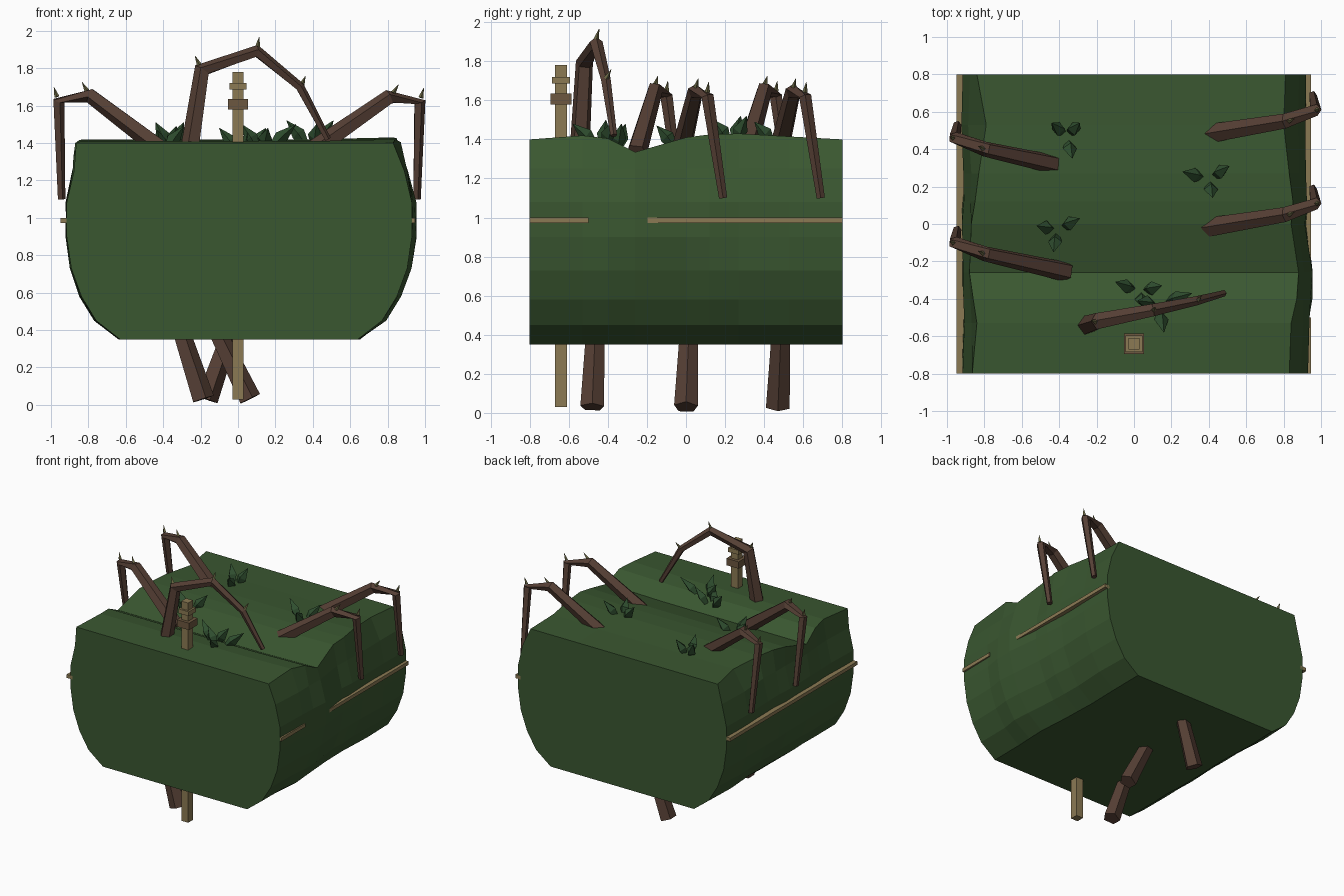
import bpy, bmesh, math, random
from mathutils import Vector, Matrix

if "Cube" in bpy.data.objects:
    bpy.data.objects.remove(bpy.data.objects["Cube"])

random.seed(4)


def material(name, r, g, b):
    m = bpy.data.materials.new(name)
    m.diffuse_color = (r, g, b, 1)
    m.use_nodes = True
    m.node_tree.nodes["Principled BSDF"].inputs["Base Color"].default_value = m.diffuse_color
    return m


MOSS = material("moss green", 0.042, 0.095, 0.03)
LEAF = material("leaf green", 0.028, 0.075, 0.028)
BARK = material("bark brown", 0.092, 0.05, 0.035)
THORN = material("thorn olive", 0.15, 0.14, 0.06)
TAN = material("tan wood", 0.26, 0.195, 0.088)
BAND = material("band brown", 0.15, 0.095, 0.05)


def finish(name, bm, mat):
    bmesh.ops.recalc_face_normals(bm, faces=bm.faces)
    me = bpy.data.meshes.new(name)
    bm.to_mesh(me)
    bm.free()
    me.materials.append(mat)
    ob = bpy.data.objects.new(name, me)
    bpy.context.collection.objects.link(ob)
    return ob


def loft(bm, rings):
    """Skin a list of equal point rings and cap both ends."""
    vs = [[bm.verts.new(p) for p in r] for r in rings]
    n = len(vs[0])
    for a, b in zip(vs, vs[1:]):
        for i in range(n):
            j = (i + 1) % n
            bm.faces.new((a[i], a[j], b[j], b[i]))
    bm.faces.new(vs[0][::-1])
    bm.faces.new(vs[-1])


def tube(bm, pts, radii, sides=5):
    pts = [Vector(p) for p in pts]
    rings = []
    for i, p in enumerate(pts):
        t = (pts[min(i + 1, len(pts) - 1)] - pts[max(i - 1, 0)]).normalized()
        ref = Vector((0, 1, 0)) if abs(t.y) < 0.8 else Vector((0, 0, 1))
        u = t.cross(ref).normalized()
        v = t.cross(u)
        rings.append([p + radii[i] * (u * math.cos(a) + v * math.sin(a))
                      for a in (2 * math.pi * k / sides for k in range(sides))])
    loft(bm, rings)


def box(name, lo, hi, mat):
    bm = bmesh.new()
    bmesh.ops.create_cube(bm, size=1)
    lo, hi = Vector(lo), Vector(hi)
    bmesh.ops.transform(bm, verts=bm.verts, matrix=Matrix.Translation((lo + hi) / 2)
                        @ Matrix.Diagonal((*(hi - lo), 1)))
    return finish(name, bm, mat)


# Mossy block: half profile (x, z) lofted along y with a dip in the top
side = [(0.64, 0.35), (0.77, 0.45), (0.85, 0.58), (0.905, 0.73),
        (0.93, 0.90), (0.93, 1.08), (0.89, 1.25)]
# y, right top edge x, left top edge x, top z, right bulge, left bulge
stations = [(-0.80, 0.83, 0.865, 1.40, 1.00, 0.985), (-0.53, 0.84, 0.84, 1.41, 1.01, 0.98),
            (-0.40, 0.87, 0.86, 1.395, 1.02, 0.985), (-0.26, 0.88, 0.88, 1.325, 1.02, 0.99),
            (0.00, 0.84, 0.87, 1.40, 0.99, 0.985), (0.12, 0.85, 0.85, 1.415, 0.99, 0.985),
            (0.27, 0.83, 0.83, 1.42, 0.985, 0.985), (0.53, 0.80, 0.79, 1.405, 0.99, 0.99),
            (0.80, 0.81, 0.84, 1.40, 0.99, 0.985)]
rings = []
for k, (y, xr, xl, zt, wr, wl) in enumerate(stations):
    inner = 0 < k < len(stations) - 1

    def jit():
        return random.uniform(-0.008, 0.008) if inner else 0
    ring = [(x * wr + jit(), y, z) for x, z in side]
    ring += [(xr, y, zt + (0.01 if inner else 0)), (0.4, y, zt), (-0.4, y, zt), (-xl, y, zt)]
    ring += [(-x * wl + jit(), y, z) for x, z in reversed(side)]
    rings.append(ring)
bm = bmesh.new()
loft(bm, rings)
finish("mossy_block", bm, MOSS)

# Side trim strips, with a gap on the right
box("trim_left", (-0.95, -0.8, 0.972), (-0.90, 0.8, 1.0), TAN)
box("trim_right_front", (0.90, -0.8, 0.972), (0.945, -0.5, 1.0), TAN)
box("trim_right_back", (0.90, -0.36, 0.972), (0.945, 0.8, 1.0), TAN)

# Post with two collars
for name, h, z0, z1, mat in (("post", 0.03, 0.03, 1.78, TAN),
                             ("lower_collar", 0.054, 1.58, 1.635, BAND),
                             ("upper_collar", 0.045, 1.685, 1.72, TAN)):
    box(name, (-h, -0.64 - h, z0), (h, -0.64 + h, z1), mat)

# Bent roots on top: bases, knees, elbows and tips
thorns = bmesh.new()


def thorn(p, d):
    p, d = Vector(p), Vector(d).normalized()
    tube(thorns, [p, p + d * 0.055], [0.014, 0.001], 4)


def root(name, pts, radii):
    b = bmesh.new()
    tube(b, pts, radii)
    finish(name, b, BARK)
    for i in range(1, len(pts) - 1):
        p = Vector(pts[i])
        out = p - (Vector(pts[i - 1]) + Vector(pts[i + 1])) / 2
        thorn(p + out.normalized() * radii[i] * 0.7, out + Vector((0, 0.05, 0.05)))


root("arch_root", [(-0.26, -0.545, 1.33), (-0.19, -0.52, 1.79), (0.10, -0.46, 1.89),
                   (0.33, -0.41, 1.70), (0.48, -0.37, 1.42)],
     [0.054, 0.046, 0.035, 0.026, 0.018])
for i, y in enumerate((0.0, 0.5)):
    root(f"right_root_{i + 1}",
         [(0.36, y - 0.025, 1.33), (0.81, y + 0.05, 1.645), (0.97, y + 0.11, 1.62),
          (0.955, y + 0.19, 1.10)], [0.055, 0.042, 0.033, 0.022])
for i, y in enumerate((-0.25, 0.31)):
    root(f"left_root_{i + 1}",
         [(-0.36, y - 0.005, 1.33), (-0.79, y + 0.09, 1.655), (-0.96, y + 0.15, 1.625),
          (-0.945, y + 0.22, 1.10)], [0.055, 0.042, 0.033, 0.022])
finish("thorns", thorns, THORN)

# Stubby roots below
for i, (xt, xb, y) in enumerate(((-0.31, -0.19, -0.48), (-0.12, 0.06, 0.0), (-0.04, -0.17, 0.47))):
    bm = bmesh.new()
    tube(bm, [(xt, y + 0.015, 0.40), (xb, y, 0.03)], [0.05, 0.064])
    finish(f"lower_root_{i + 1}", bm, BARK)

# Leaf tufts: leaning four-sided blades
tufts = [((-0.36, 0.47, 1.40), [(-0.08, 0.07), (0.07, 0.07), (0.03, -0.12)]),
         ((-0.41, -0.03, 1.38), [(-0.11, 0.02), (0.12, 0.06), (-0.02, -0.12)]),
         ((0.40, 0.24, 1.41), [(-0.14, 0.04), (0.11, 0.07), (0.02, -0.10)]),
         ((0.03, -0.36, 1.37), [(-0.13, 0.05), (0.12, 0.03), (0.02, -0.08)]),
         ((0.13, -0.43, 1.39), [(-0.11, 0.02), (0.18, 0.06), (0.03, -0.15)])]
for i, (c, blades) in enumerate(tufts):
    bm = bmesh.new()
    c = Vector(c)
    for j, (dx, dy) in enumerate(blades):
        d = Vector((dx, dy, 0))
        up = Vector((0, 0, 0.11 - 0.02 * (j == 2)))
        tube(bm, [c + d * 0.3 - up * 0.1, c + d * 0.55 + up * 0.35, c + d + up],
             [0.02, 0.038, 0.001], 4)
    finish(f"leaf_tuft_{i + 1}", bm, LEAF)
